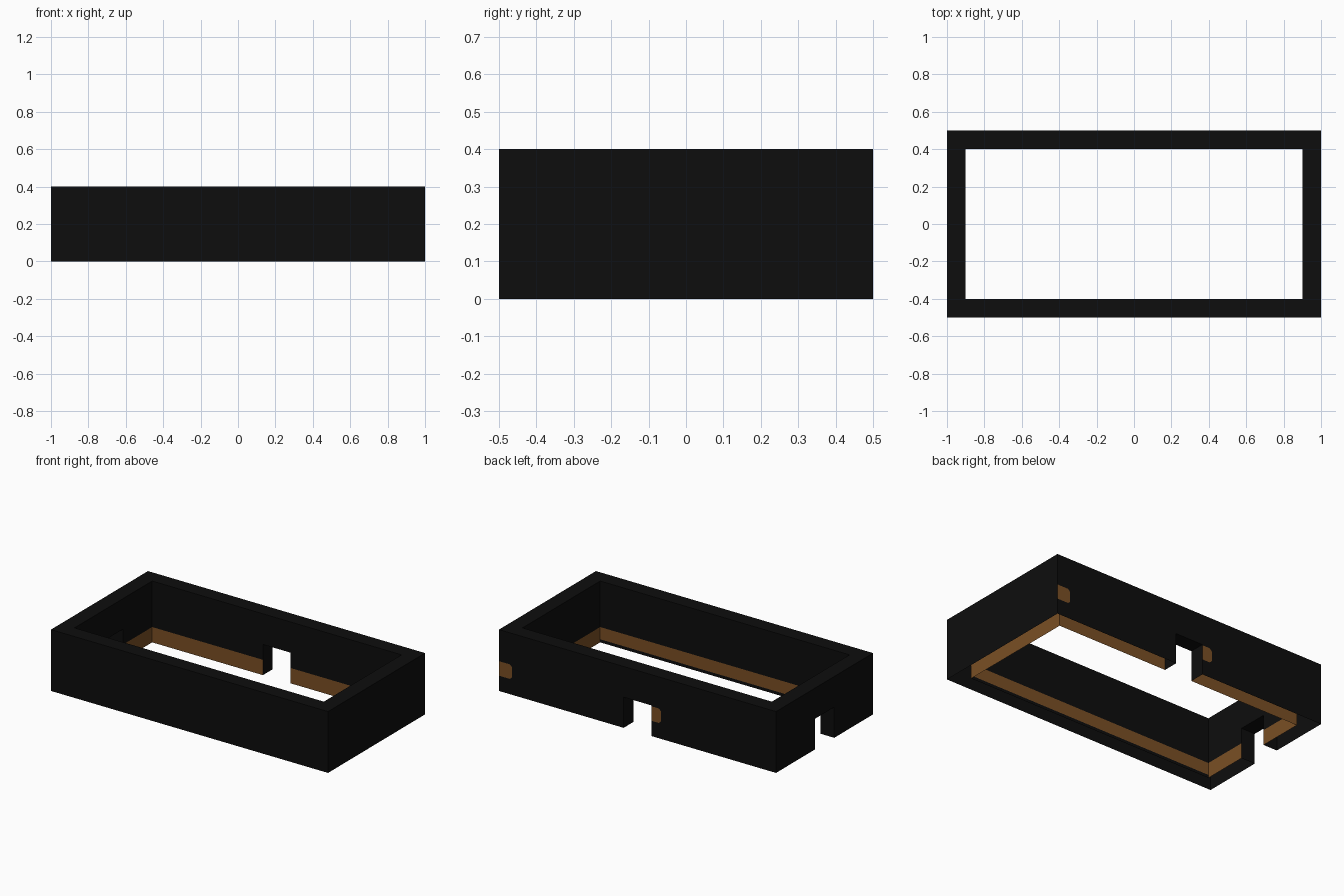
import bpy, bmesh

if "Cube" in bpy.data.objects:
    bpy.data.objects.remove(bpy.data.objects["Cube"])

def material(name, rgb):
    m = bpy.data.materials.new(name)
    m.diffuse_color = (*rgb, 1)
    m.use_nodes = True
    m.node_tree.nodes["Principled BSDF"].inputs["Base Color"].default_value = m.diffuse_color
    return m

BLACK = material("matt black", (0.004, 0.004, 0.004))
BROWN = material("wood brown", (0.195, 0.078, 0.018))

def finish(name, bm, mats):
    me = bpy.data.meshes.new(name)
    bm.to_mesh(me)
    bm.free()
    for m in mats:
        me.materials.append(m)
    ob = bpy.data.objects.new(name, me)
    bpy.context.collection.objects.link(ob)
    return ob

# Plan outline: corners plus the ends of the back and left door openings
outer = [(-1, -.5), (1, -.5), (1, .5), (.1, .5), (-.1, .5), (-1, .5), (-1, .1), (-1, -.1)]
inner = [(max(-.9, min(.9, x)), max(-.4, min(.4, y))) for x, y in outer]
levels = [0, .02, .1, .2, .4]
openings, head = (3, 6), 3          # open segments, level index of the door head
n, top = len(outer), len(levels) - 1

bm = bmesh.new()
O = [[bm.verts.new((x, y, z)) for z in levels] for x, y in outer]
I = [[bm.verts.new((x, y, z)) for z in levels] for x, y in inner]

# Hollow walls, open underneath, with a brown skirting inside
for i in range(n):
    j = (i + 1) % n
    start = head if i in openings else 0
    for k in range(start, top):
        bm.faces.new((O[i][k], O[j][k], O[j][k + 1], O[i][k + 1]))
        f = bm.faces.new((I[j][k], I[i][k], I[i][k + 1], I[j][k + 1]))
        if levels[k + 1] <= .1 and not (i == 0 and k == 0):
            f.material_index = 1
    bm.faces.new((O[i][top], O[j][top], I[j][top], I[i][top]))
    # Door head and jambs
    if i in openings:
        bm.faces.new((O[i][head], I[i][head], I[j][head], O[j][head]))
        for k in range(head):
            bm.faces.new((O[i][k], I[i][k], I[i][k + 1], O[i][k + 1]))
            bm.faces.new((I[j][k], O[j][k], O[j][k + 1], I[j][k + 1]))
bmesh.ops.recalc_face_normals(bm, faces=bm.faces)
finish("walls", bm, [BLACK, BROWN])

# Small brown patches on the outside of the back wall
def patch(name, x0, x1, z0=.1, z1=.195, c=.015):
    b = bmesh.new()
    pts = [(x1, z0), (x0 + c, z0), (x0, z0 + c), (x0, z1 - c), (x0 + c, z1), (x1, z1)]
    b.faces.new([b.verts.new((x, .501, z)) for x, z in pts])
    finish(name, b, [BROWN])

patch("corner_patch", .905, 1)
patch("door_patch", -.17, -.1)
